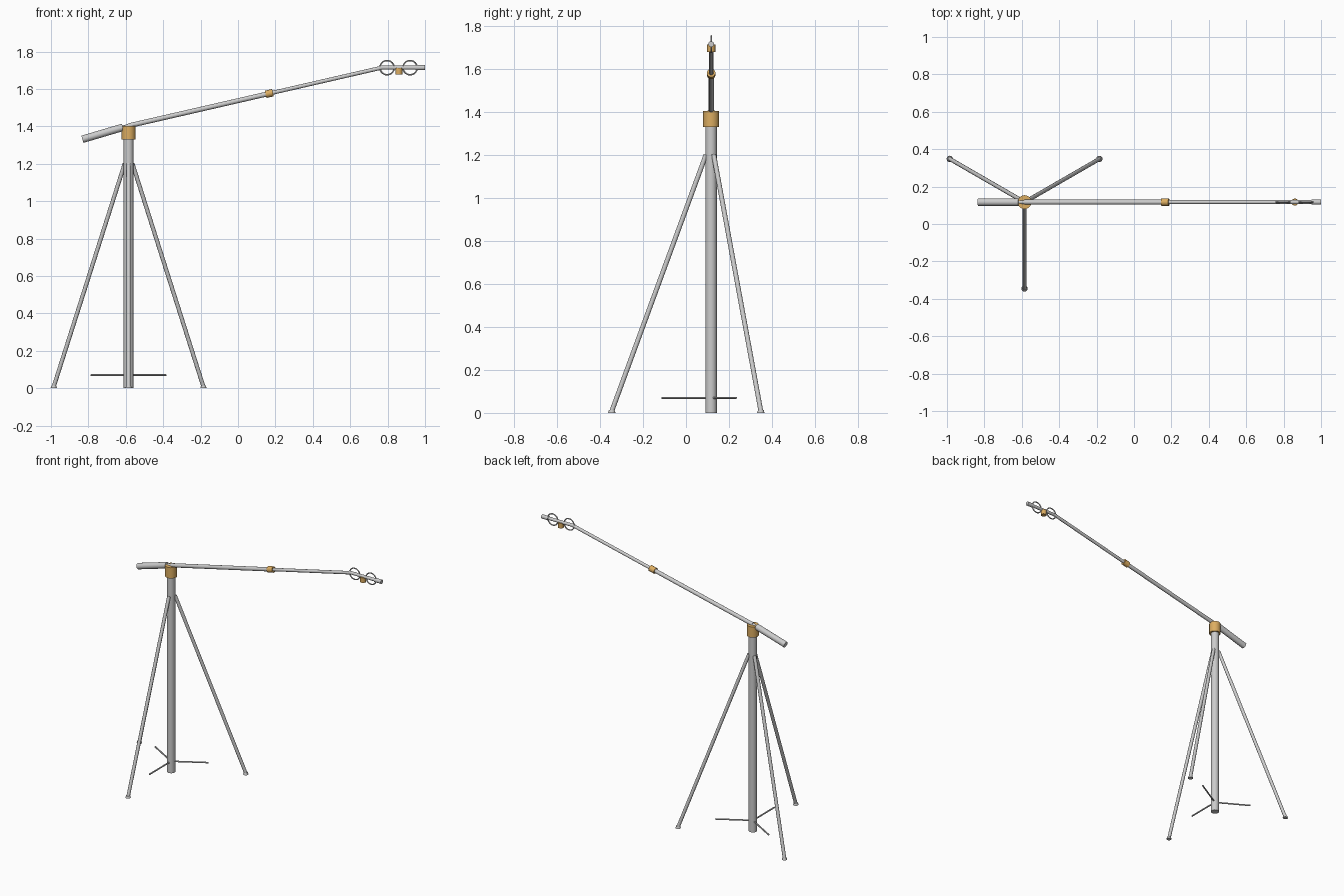
import bpy
from math import cos, sin, radians, pi
from mathutils import Vector

if "Cube" in bpy.data.objects:
    bpy.data.objects.remove(bpy.data.objects["Cube"])

CX, CY = -0.585, 0.117          # mast axis
gold = bpy.data.materials.new("brass")
gold.diffuse_color = (0.72, 0.42, 0.12, 1)
gold.use_nodes = True
gold.node_tree.nodes["Principled BSDF"].inputs["Base Color"].default_value = gold.diffuse_color


def finish(name, mat=None):
    o = bpy.context.object
    o.name = name
    bpy.ops.object.shade_smooth_by_angle(angle=radians(35))
    if mat:
        o.data.materials.append(mat)
    return o


def rod(name, a, b, r1, r2=None, sides=16, mat=None):
    a, b = Vector(a), Vector(b)
    d = b - a
    bpy.ops.mesh.primitive_cone_add(vertices=sides, radius1=r1, radius2=r1 if r2 is None else r2,
                                    depth=d.length, location=(a + b) / 2,
                                    rotation=d.to_track_quat('Z', 'Y').to_euler())
    return finish(name, mat)


# Mast and swivel collar
rod("mast", (CX, CY, 0), (CX, CY, 1.34), 0.026, sides=24)
rod("swivel_collar", (CX, CY, 1.33), (CX, CY, 1.403), 0.037, sides=24, mat=gold)

# Tripod legs, feet and spreaders
for i, ang in enumerate((30, 150, 270), 1):
    c, s = cos(radians(ang)), sin(radians(ang))
    at = lambda r, z: (CX + c * r, CY + s * r, z)
    rod(f"leg_{i}", at(0.024, 1.2), at(0.462, 0.008), 0.011, sides=12)
    rod(f"foot_{i}", at(0.462, 0), at(0.462, 0.014), 0.017, 0.013, sides=12)
    rod(f"spreader_{i}", at(0, 0.07), at(0.232, 0.07), 0.005, sides=8)

# Telescoping boom, clutch and counterweight
start, end = Vector((CX, CY, 1.403)), Vector((0.77, CY, 1.714))
mid = start.lerp(end, 0.555)
axis = (end - start).normalized()
rod("boom_outer", start, mid, 0.013)
rod("boom_inner", mid, end, 0.0105)
rod("boom_clutch", mid - axis * 0.02, mid + axis * 0.02, 0.02, mat=gold)
rod("counterweight", (-0.832, CY, 1.331), (-0.615, CY, 1.395), 0.02)
rod("counterweight_stub", (-0.62, CY, 1.393), start, 0.01)

# Microphone, shock mount rings and clamp
Z = 1.714
rod("microphone_body", (0.755, CY, Z), (0.955, CY, Z), 0.0105)
rod("microphone_head", (0.95, CY, Z), (1.0, CY, Z), 0.0135)
for i, x in enumerate((0.797, 0.92), 1):
    bpy.ops.mesh.primitive_torus_add(major_radius=0.038, minor_radius=0.004, major_segments=32,
                                     minor_segments=8, location=(x, CY, Z), rotation=(pi / 2, 0, 0))
    finish(f"shock_mount_ring_{i}")
rod("microphone_clamp", (0.86, CY, 1.678), (0.86, CY, 1.712), 0.019, mat=gold)
